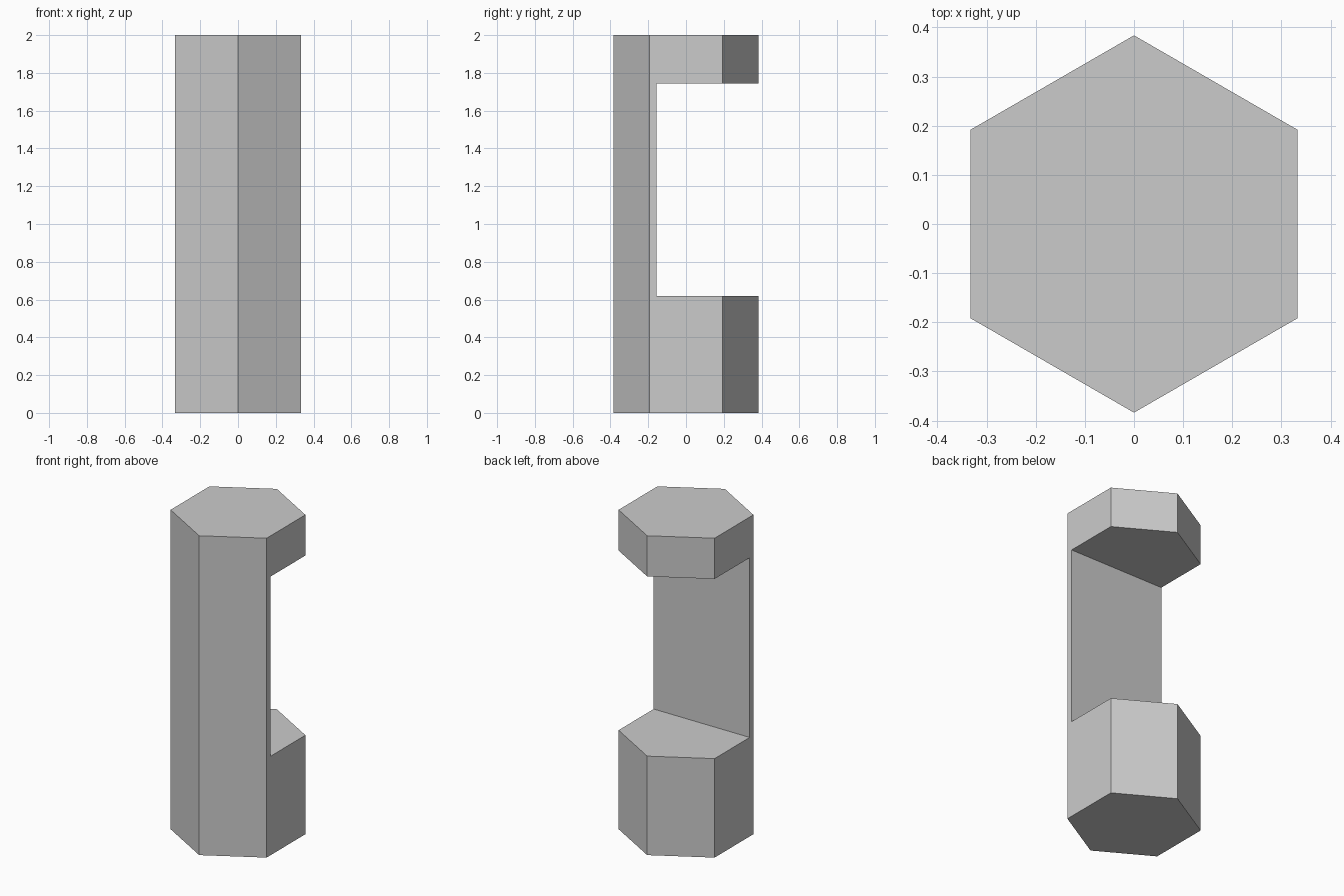
import bpy

default = bpy.data.objects.get("Cube")
if default:
    bpy.data.objects.remove(default, do_unlink=True)

RADIUS, HEIGHT = 0.384, 2.0
NOTCH_BOTTOM, NOTCH_TOP, NOTCH_FRONT = 0.62, 1.745, -0.155

grey = bpy.data.materials.new("plain_grey")
grey.use_nodes = True
colour = (0.6, 0.6, 0.6, 1)
grey.diffuse_color = colour
grey.node_tree.nodes["Principled BSDF"].inputs["Base Color"].default_value = colour

# Hexagonal column with corners at front and back
bpy.ops.mesh.primitive_cylinder_add(vertices=6, radius=RADIUS, depth=HEIGHT,
                                    location=(0, 0, HEIGHT / 2))
column = bpy.context.object
column.name = "notched_hexagonal_column"
column.data.materials.append(grey)

# Block that cuts the open recess from the back
back = 1.0
bpy.ops.mesh.primitive_cube_add(
    size=1, location=(0, (NOTCH_FRONT + back) / 2, (NOTCH_BOTTOM + NOTCH_TOP) / 2))
cutter = bpy.context.object
cutter.name = "recess_cutter"
cutter.scale = (2, back - NOTCH_FRONT, NOTCH_TOP - NOTCH_BOTTOM)
cutter.data.materials.append(grey)
cutter.hide_render = True

cut = column.modifiers.new("recess", 'BOOLEAN')
cut.operation = 'DIFFERENCE'
cut.solver = 'EXACT'
cut.object = cutter

# Apply the cut, then discard the cutter
bpy.ops.object.select_all(action='DESELECT')
column.select_set(True)
bpy.context.view_layer.objects.active = column
bpy.ops.object.modifier_apply(modifier=cut.name)
bpy.data.objects.remove(cutter, do_unlink=True)
bpy.ops.object.shade_flat()
